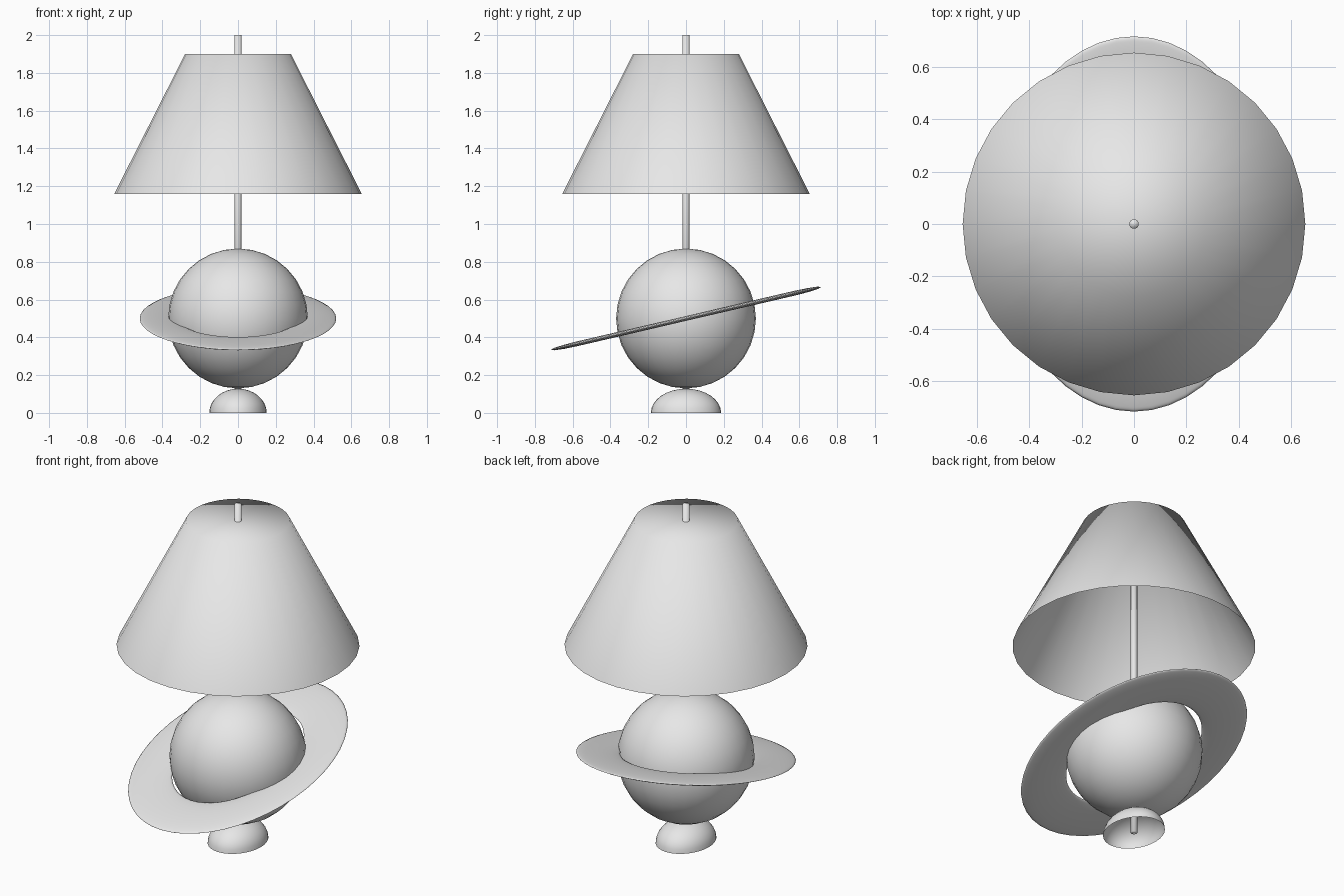
import bpy
import bmesh
import math

cube = bpy.data.objects.get("Cube")
if cube:
    bpy.data.objects.remove(cube, do_unlink=True)

# One plain grey for the whole lamp
GREY = (0.8, 0.8, 0.8, 1.0)
grey = bpy.data.materials.new("light grey")
grey.use_nodes = True
grey.diffuse_color = GREY
grey.node_tree.nodes["Principled BSDF"].inputs["Base Color"].default_value = GREY


def finish(name):
    """Name, colour and smooth the newly added object."""
    obj = bpy.context.object
    obj.name = obj.data.name = name
    obj.data.materials.append(grey)
    bpy.ops.object.shade_smooth()
    return obj


def remove_faces(obj, rule):
    """Delete the faces whose centre meets the rule."""
    bm = bmesh.new()
    bm.from_mesh(obj.data)
    doomed = [f for f in bm.faces if rule(f.calc_center_median())]
    bmesh.ops.delete(bm, geom=doomed, context="FACES")
    bm.to_mesh(obj.data)
    bm.free()


# Hollow domed foot, a little longer from front to back
bpy.ops.mesh.primitive_uv_sphere_add(segments=32, ring_count=16, radius=1)
foot = finish("foot")
remove_faces(foot, lambda c: c.z < 0)
foot.scale = (0.152, 0.186, 0.128)

# Pole running through the full height
bpy.ops.mesh.primitive_cylinder_add(vertices=32, radius=0.018, depth=2,
                                    location=(0, 0, 1))
finish("pole")

# Round body
bpy.ops.mesh.primitive_uv_sphere_add(segments=32, ring_count=16, radius=0.37,
                                     location=(0, 0, 0.5))
finish("globe")

# Flat oval ring, tilted down towards the front
bpy.ops.mesh.primitive_torus_add(major_segments=48, minor_segments=12,
                                 major_radius=1, minor_radius=0.25,
                                 location=(0, 0, 0.5),
                                 rotation=(math.radians(13.1), 0, 0))
ring = finish("ring")
ring.scale = (0.416, 0.589, 0.05)

# Tapered shade, closed on top and open below
bottom, top = 1.16, 1.9
bpy.ops.mesh.primitive_cone_add(vertices=32, radius1=0.655, radius2=0.28,
                                depth=top - bottom,
                                location=(0, 0, (top + bottom) / 2))
shade = finish("shade")
remove_faces(shade, lambda c: c.z < -0.3)
